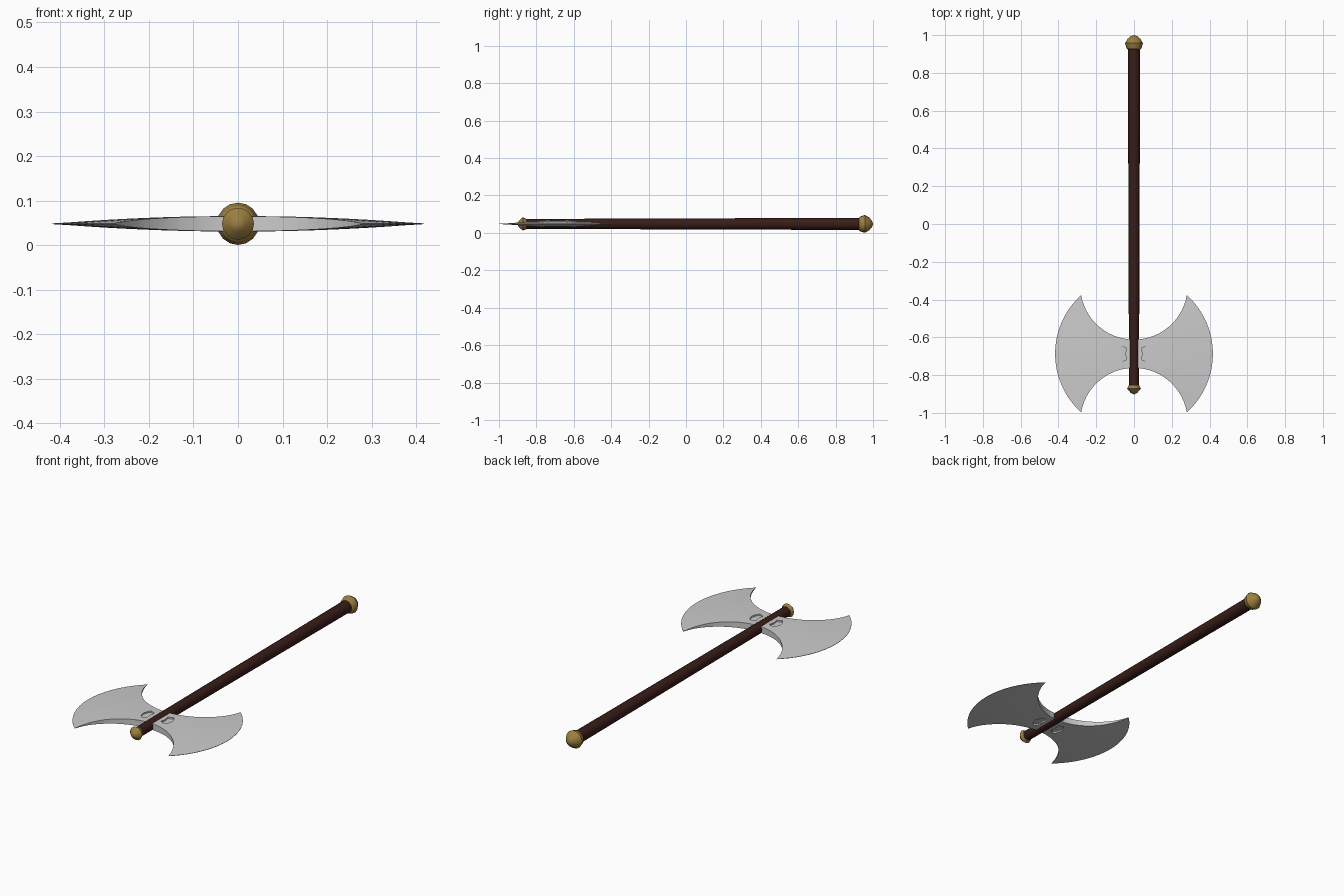
import bpy, bmesh, math
from mathutils import Vector

if "Cube" in bpy.data.objects:
    bpy.data.objects.remove(bpy.data.objects["Cube"])

ZC = 0.048      # height of the axe's centre plane
HEAD_Y = -0.687  # centre of the blade disc


def material(name, rgb):
    m = bpy.data.materials.new(name)
    m.diffuse_color = (*rgb, 1)
    m.use_nodes = True
    m.node_tree.nodes["Principled BSDF"].inputs["Base Color"].default_value = m.diffuse_color
    return m


def make_object(name, bm, mat=None, smooth=None):
    bmesh.ops.recalc_face_normals(bm, faces=bm.faces)
    me = bpy.data.meshes.new(name)
    bm.to_mesh(me)
    bm.free()
    ob = bpy.data.objects.new(name, me)
    bpy.context.collection.objects.link(ob)
    if mat:
        me.materials.append(mat)
    if smooth:
        shade(ob, smooth)
    return ob


def shade(ob, degrees):
    bpy.ops.object.select_all(action='DESELECT')
    ob.select_set(True)
    bpy.context.view_layer.objects.active = ob
    bpy.ops.object.shade_smooth_by_angle(angle=math.radians(degrees))


def lathe(name, profile, centre, axis, sides, mat=None, smooth=None):
    """Revolve (radius, distance along axis) points; ends are closed."""
    bm = bmesh.new()
    rings = []
    for r, h in profile:
        ring = []
        for i in range(1 if r == 0 else sides):
            a = 2 * math.pi * i / sides
            c, s = r * math.cos(a), r * math.sin(a)
            p = Vector((c, h, s)) if axis == 'Y' else Vector((c, s, h))
            ring.append(bm.verts.new(p + Vector(centre)))
        rings.append(ring)
    for a, b in zip(rings, rings[1:]):
        for i in range(sides):
            j = (i + 1) % sides
            quad = [a[i % len(a)], a[j % len(a)], b[j % len(b)], b[i % len(b)]]
            bm.faces.new(list(dict.fromkeys(quad)))
    for ring in (rings[0], rings[-1]):
        if len(ring) > 1:
            bm.faces.new(ring)
    return make_object(name, bm, mat, smooth)


def prism(name, outline, z0, z1):
    bm = bmesh.new()
    face = bm.faces.new([bm.verts.new((x, y, z0)) for x, y in outline])
    up = bmesh.ops.extrude_face_region(bm, geom=[face])['geom']
    bmesh.ops.translate(bm, vec=(0, 0, z1 - z0),
                        verts=[v for v in up if isinstance(v, bmesh.types.BMVert)])
    return make_object(name, bm)


def cut(target, cutter):
    cutter.hide_render = True
    mod = target.modifiers.new("cut", 'BOOLEAN')
    mod.operation = 'DIFFERENCE'
    mod.solver = 'EXACT'
    mod.object = cutter
    bpy.context.view_layer.objects.active = target
    bpy.ops.object.modifier_apply(modifier=mod.name)
    bpy.data.objects.remove(cutter)


wood = material("dark_wood", (0.04, 0.012, 0.009))
brass = material("brass", (0.33, 0.21, 0.05))

# Tapered shaft
lathe("shaft", [(0.0265, -0.865), (0.0325, 0.94)], (0, 0, ZC), 'Y', 16, wood, 40)

# Pommel at the grip end and small pointed cap at the head end
lathe("pommel", [(0.033, 0.925), (0.040, 0.932), (0.0475, 0.957), (0.034, 0.980), (0.016, 0.995), (0, 1.0)],
      (0, 0, ZC), 'Y', 16, brass, 25)
lathe("head_cap", [(0.028, -0.855), (0.036, -0.872), (0.018, -0.893), (0, -0.903)],
      (0, 0, ZC), 'Y', 16, brass, 25)

# Double blade: thin lens-shaped disc
R, T, N = 0.418, 0.0175, 10
upper = [(R * i / N, T * (1 - (i / N) ** 2)) for i in range(N)]
lens = upper + [(R, 0.0008), (R, -0.0008)] + [(r, -h) for r, h in reversed(upper)]
blade = lathe("double_blade", lens, (0, HEAD_Y, ZC), 'Z', 64)

# Round notches above and below the waist
for s in (-1, 1):
    cut(blade, lathe("notch_cutter", [(0.284, -0.1), (0.284, 0.1)],
                     (0, HEAD_Y + s * 0.359, ZC), 'Z', 64))

# Shallow recesses beside the shaft, both faces
half = [(0.040, 0.030), (0.066, 0.042), (0.078, 0.030), (0.087, 0.0)]
shape = half + [(x, -y) for x, y in reversed(half[:-1])] + [(0.046, 0.0)]
for sx in (-1, 1):
    outline = [(sx * x, HEAD_Y + y) for x, y in shape]
    for sz in (-1, 1):
        cut(blade, prism("recess_cutter", outline, ZC + sz * 0.009, ZC + sz * 0.05))
shade(blade, 25)
